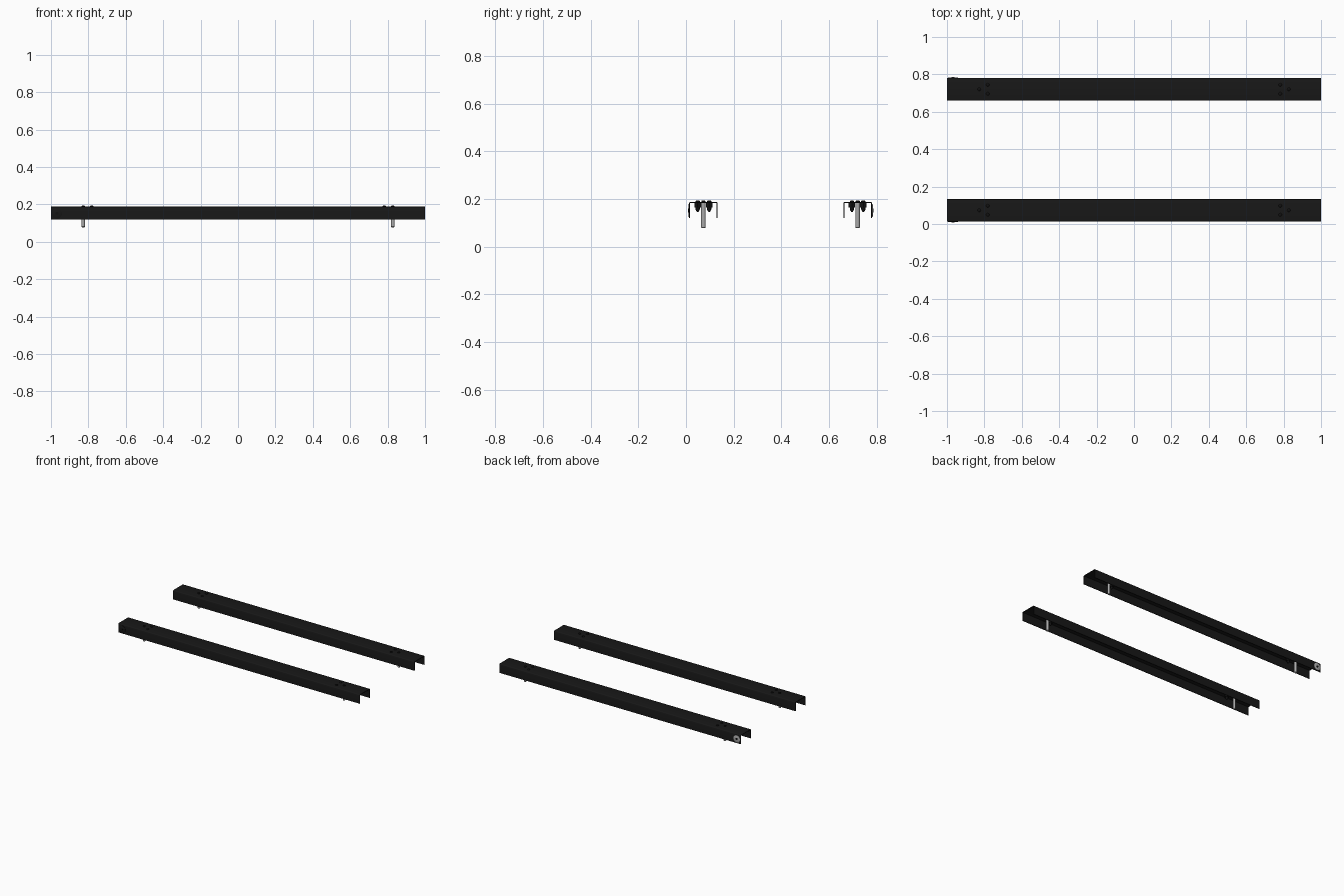
import bpy, bmesh, math

if "Cube" in bpy.data.objects:
    bpy.data.objects.remove(bpy.data.objects["Cube"])

def material(name, c):
    m = bpy.data.materials.new(name)
    m.diffuse_color = (c, c, c, 1)
    m.use_nodes = True
    m.node_tree.nodes["Principled BSDF"].inputs["Base Color"].default_value = m.diffuse_color
    return m

black = material("black_steel", 0.009)
dark = material("dark_fastener", 0.006)
metal = material("bare_metal", 0.4)

def finish(name, bm, mat):
    bmesh.ops.recalc_face_normals(bm, faces=bm.faces)
    me = bpy.data.meshes.new(name)
    bm.to_mesh(me)
    bm.free()
    me.materials.append(mat)
    ob = bpy.data.objects.new(name, me)
    bpy.context.collection.objects.link(ob)
    bpy.context.view_layer.objects.active = ob
    ob.select_set(True)
    bpy.ops.object.shade_smooth_by_angle(angle=math.radians(35))
    ob.select_set(False)
    return ob

def lathe(name, profile, loc, mat, sides=16, axis_y=0):
    # stack of (radius, height) rings, optionally turned to lie along y
    bm = bmesh.new()
    rings = []
    for r, h in profile:
        ring = []
        for i in range(sides):
            a = 2 * math.pi * i / sides
            p = (r * math.cos(a), r * math.sin(a), h)
            if axis_y:
                p = (p[0], axis_y * h, p[1])
            ring.append(bm.verts.new(p))
        rings.append(ring)
    for lo, hi in zip(rings, rings[1:]):
        for i in range(sides):
            j = (i + 1) % sides
            bm.faces.new((lo[i], lo[j], hi[j], hi[i]))
    bm.faces.new(rings[0])
    bm.faces.new(rings[-1])
    ob = finish(name, bm, mat)
    ob.location = loc
    return ob

def channel(name, yc):
    # U section opening downward, with bent upper corners
    w, t, top, low, r = 0.06, 0.0045, 0.188, 0.12, 0.006

    def half(wid, z, rad):
        arc = [(wid - rad + rad * math.cos(a), z - rad + rad * math.sin(a))
               for a in (0, math.pi / 6, math.pi / 3, math.pi / 2)]
        return [(wid, low)] + arc
    outer = half(w, top, r)
    inner = half(w - t, top - t, r - t)
    section = (outer + [(-y, z) for y, z in reversed(outer)]
               + [(-y, z) for y, z in inner] + list(reversed(inner)))
    bm = bmesh.new()
    ends = [[bm.verts.new((x, yc + y, z)) for y, z in section] for x in (-1, 1)]
    n = len(section)
    for i in range(n):
        j = (i + 1) % n
        bm.faces.new((ends[0][i], ends[0][j], ends[1][j], ends[1][i]))
    # end caps of the sheet thickness, strip by strip
    m = n // 2
    for e in ends:
        for i in range(m - 1):
            bm.faces.new((e[i], e[i + 1], e[n - 2 - i], e[n - 1 - i]))
    finish(name, bm, black)

dome = [(0.009, 0.188), (0.009, 0.191), (0.006, 0.194), (0.002, 0.195)]

for side, yc, out in (("front", 0.073, -1), ("back", 0.72, 1)):
    channel(side + "_channel", yc)
    for sx in (-1, 1):
        end = "left" if sx < 0 else "right"
        # locating pin and its head
        lathe(f"{side}_{end}_pin", [(0.007, 0.078), (0.0095, 0.081), (0.0095, 0.186)],
              (sx * 0.828, yc, 0), metal)
        lathe(f"{side}_{end}_pin_head", dome, (sx * 0.828, yc, 0), dark)
        # pair of bolts with nuts under the web
        for k in (-1, 1):
            p = (sx * 0.782, yc + k * 0.024, 0)
            lathe(f"{side}_{end}_bolt_head", dome, p, dark)
            lathe(f"{side}_{end}_nut", [(0.0155, 0.165), (0.0155, 0.185)], p, dark, 6)
            lathe(f"{side}_{end}_bolt_end", [(0.003, 0.146), (0.009, 0.156), (0.009, 0.166)],
                  p, dark, 12)
    # round end fitting on the outer flange
    face = (-0.968, yc + out * 0.0595, 0.152)
    lathe(side + "_end_disc", [(0.027, 0), (0.027, 0.003), (0.025, 0.004)], face,
          metal if out > 0 else black, 24, out)
    lathe(side + "_end_screw", [(0.008, 0.003), (0.008, 0.006)], face, dark, 12, out)
